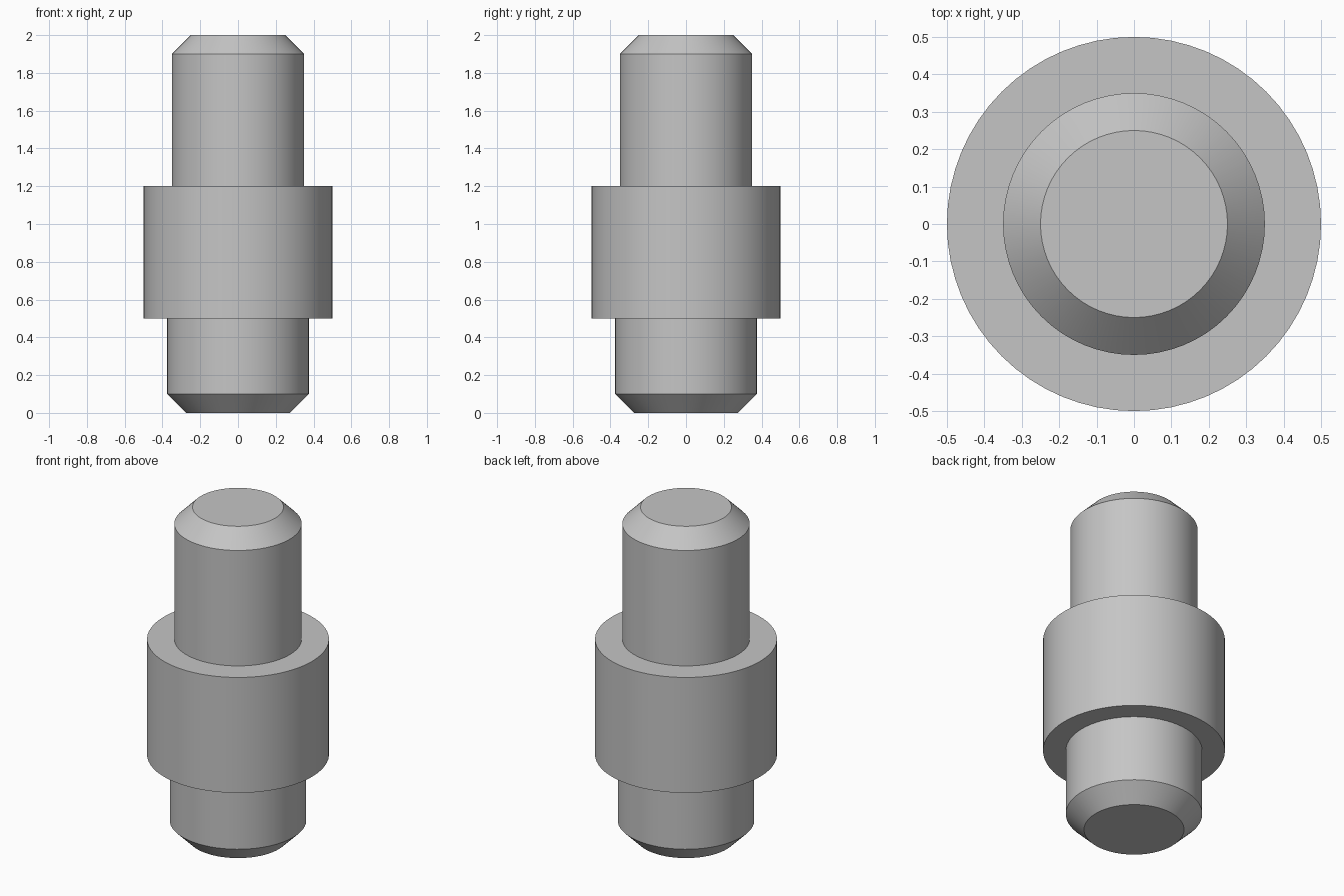
import bpy
import bmesh
from math import radians, tau
from mathutils import Matrix

SIDES = 64

cube = bpy.data.objects.get("Cube")
if cube:
    bpy.data.objects.remove(cube, do_unlink=True)

# Plain steel grey
steel = bpy.data.materials.new("steel_grey")
steel.use_nodes = True
grey = (0.56, 0.56, 0.56, 1.0)
steel.diffuse_color = grey
steel.node_tree.nodes["Principled BSDF"].inputs["Base Color"].default_value = grey


def lathe(name, profile):
    """Revolve a (radius, height) profile about z and cap both ends."""
    bm = bmesh.new()
    verts = [bm.verts.new((r, 0, z)) for r, z in profile]
    edges = [bm.edges.new(pair) for pair in zip(verts, verts[1:])]
    bmesh.ops.spin(bm, geom=verts + edges, cent=(0, 0, 0), axis=(0, 0, 1),
                   angle=tau, steps=SIDES, use_merge=True)
    bmesh.ops.remove_doubles(bm, verts=bm.verts, dist=0.0001)
    bmesh.ops.holes_fill(bm, edges=[e for e in bm.edges if e.is_boundary], sides=0)
    bmesh.ops.recalc_face_normals(bm, faces=bm.faces)
    mesh = bpy.data.meshes.new(name)
    bm.to_mesh(mesh)
    bm.free()
    mesh.materials.append(steel)
    obj = bpy.data.objects.new(name, mesh)
    bpy.context.collection.objects.link(obj)
    bpy.ops.object.select_all(action="DESELECT")
    obj.select_set(True)
    bpy.context.view_layer.objects.active = obj
    bpy.ops.object.shade_smooth_by_angle(angle=radians(30))
    return obj


# Chamfered lower shank, wide collar, then chamfered upper shank
lathe("stepped_pin", [
    (0.275, 0.0), (0.375, 0.1), (0.375, 0.5),
    (0.5, 0.5), (0.5, 1.2),
    (0.35, 1.2), (0.35, 1.9), (0.25, 2.0),
])
